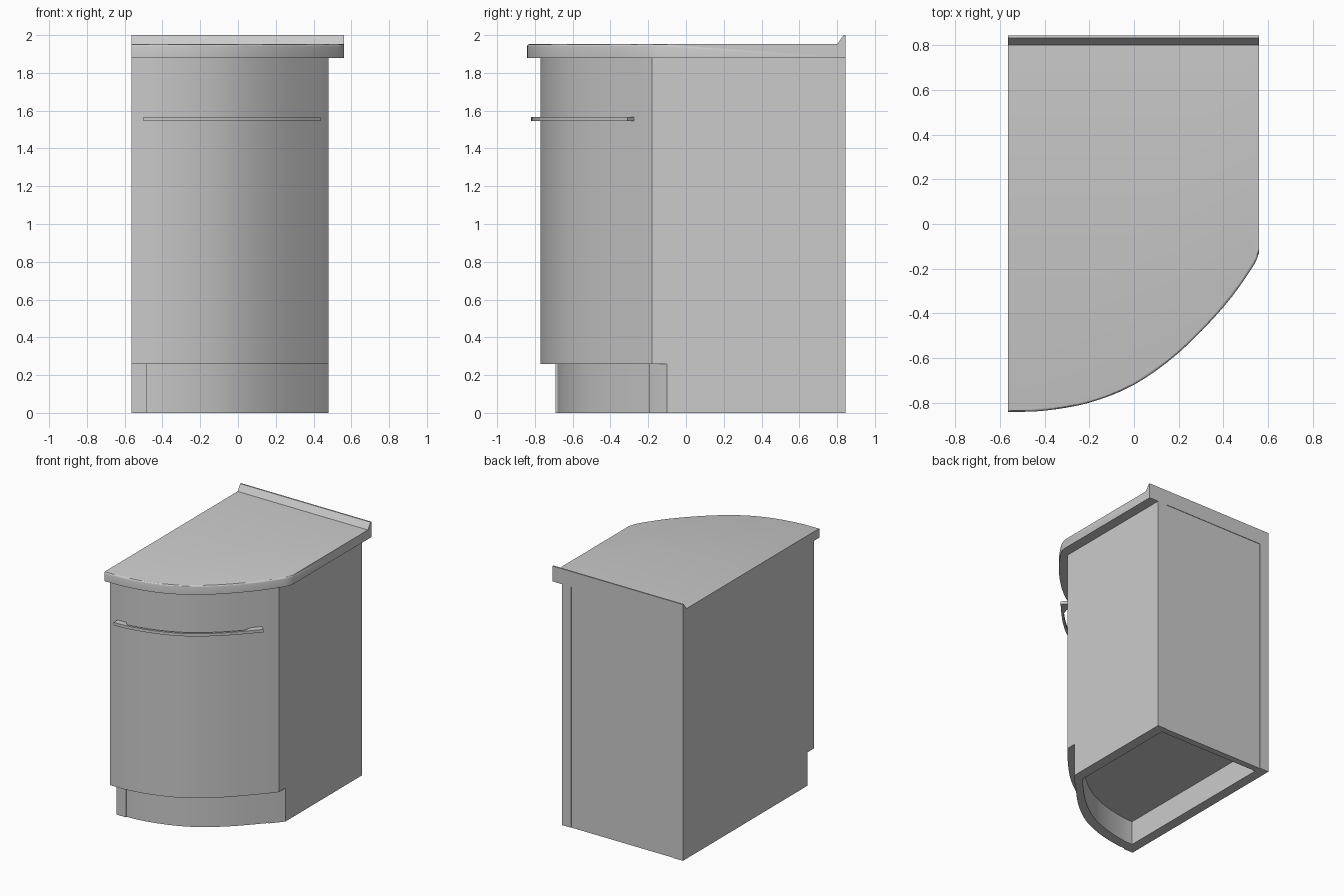
import bpy, bmesh, math
from mathutils import Vector

cube = bpy.data.objects.get("Cube")
if cube:
    bpy.data.objects.remove(cube)

grey = bpy.data.materials.new("plain_grey")
grey.use_nodes = True
grey.diffuse_color = (0.6, 0.6, 0.6, 1)
grey.node_tree.nodes["Principled BSDF"].inputs["Base Color"].default_value = (0.6, 0.6, 0.6, 1)

LEFT, RIGHT, BACK = -0.565, 0.48, 0.845
PANEL = 0.08
KICK, TOP = 0.26, 1.88


def smooth_path(points, steps=4):
    """Catmull-Rom curve through plan points."""
    p = [Vector(q) for q in points]
    p = [2 * p[0] - p[1]] + p + [2 * p[-1] - p[-2]]
    out = []
    for a, b, c, d in zip(p, p[1:], p[2:], p[3:]):
        for i in range(steps):
            t = i / steps
            out.append(0.5 * (2 * b + (c - a) * t + (2 * a - 5 * b + 4 * c - d) * t ** 2
                              + (3 * b - a - 3 * c + d) * t ** 3))
    return out + [p[-2]]


def offset(path, dist):
    """Push a plan path outwards, away from the cabinet; dist may be a list."""
    out = []
    for i, q in enumerate(path):
        d = (path[min(i + 1, len(path) - 1)] - path[max(i - 1, 0)]).normalized()
        out.append(q + Vector((d.y, -d.x)) * (dist[i] if isinstance(dist, list) else dist))
    return out


def front_y(path, x):
    """Depth of the path at a given x."""
    for a, b in zip(path, path[1:]):
        if a.x <= x <= b.x:
            return a.y + (b.y - a.y) * (x - a.x) / (b.x - a.x)
    return path[-1].y if x > path[-1].x else path[0].y


def clip(path, x0, x1, dy=0.0):
    """Part of a path between two x values, shifted in depth."""
    pts = [Vector((x0, front_y(path, x0)))]
    pts += [q for q in path if x0 + 0.002 < q.x < x1 - 0.002]
    pts.append(Vector((x1, front_y(path, x1))))
    return [Vector((q.x, q.y + dy)) for q in pts]


def prism(name, outline, z0, z1, round_edge=None, radius=0.013):
    """Extrude a plan outline upwards; optionally round selected top edges."""
    bm = bmesh.new()
    base = bm.faces.new([bm.verts.new((q[0], q[1], z0)) for q in outline])
    ext = bmesh.ops.extrude_face_region(bm, geom=[base])
    for v in ext["geom"]:
        if isinstance(v, bmesh.types.BMVert):
            v.co.z = z1
    bmesh.ops.recalc_face_normals(bm, faces=bm.faces)
    if round_edge:
        edges = [e for e in bm.edges if all(v.co.z > z1 - 1e-4 and round_edge(v.co) for v in e.verts)]
        bmesh.ops.bevel(bm, geom=edges, offset=radius, segments=3, profile=0.5, affect='EDGES')
    return finish(name, bm)


def finish(name, bm):
    mesh = bpy.data.meshes.new(name)
    bm.to_mesh(mesh)
    bm.free()
    mesh.materials.append(grey)
    obj = bpy.data.objects.new(name, mesh)
    bpy.context.collection.objects.link(obj)
    bpy.ops.object.select_all(action='DESELECT')
    obj.select_set(True)
    bpy.context.view_layer.objects.active = obj
    bpy.ops.object.shade_smooth_by_angle(angle=math.radians(30))
    return obj


door_curve = smooth_path([(LEFT, -0.77), (-0.4, -0.765), (-0.2, -0.722), (0, -0.637),
                          (0.2, -0.485), (0.4, -0.275), (RIGHT, -0.18)])
top_curve = smooth_path([(LEFT, -0.842), (-0.4, -0.836), (-0.2, -0.8), (0, -0.72),
                         (0.2, -0.577), (0.4, -0.373), (0.53, -0.195), (0.56, -0.13)])

# Side panels, front edges following the inside of the door
for name, x0, x1 in (("left_side_panel", RIGHT - PANEL, RIGHT),
                     ("right_side_panel", LEFT, LEFT + PANEL)):
    prism(name, clip(door_curve, x0, x1, PANEL) + [(x1, BACK), (x0, BACK)], 0, TOP)

# Back panel and raised floor between the sides
x0, x1 = LEFT + PANEL, RIGHT - PANEL
prism("back_panel", [(x0, BACK - 0.055), (x1, BACK - 0.055), (x1, BACK - 0.004), (x0, BACK - 0.004)], 0, TOP)
prism("floor_board", clip(door_curve, x0, x1, PANEL + 0.01)
      + [(x1, BACK - 0.055), (x0, BACK - 0.055)], 0.19, 0.27)

# Curved plinth and curved door
prism("plinth", clip(door_curve, x0, x1, PANEL + 0.01)
      + clip(door_curve, x0, x1, 2 * PANEL + 0.01)[::-1], 0, KICK)
prism("door", clip(door_curve, LEFT, RIGHT)
      + clip(door_curve, LEFT, RIGHT, PANEL)[::-1], KICK, TOP)

# Worktop with a rounded front edge, and a sloped upstand at the back
prism("worktop", top_curve + [(0.56, BACK), (LEFT, BACK)], TOP, 1.952,
      round_edge=lambda co: co.y < -0.12)
bm = bmesh.new()
side = bm.faces.new([bm.verts.new((LEFT, y, z)) for y, z in
                     ((0.8, 1.95), (BACK, 1.95), (BACK, 2.0), (0.834, 2.0))])
ext = bmesh.ops.extrude_face_region(bm, geom=[side])
bmesh.ops.translate(bm, vec=(0.56 - LEFT, 0, 0),
                    verts=[v for v in ext["geom"] if isinstance(v, bmesh.types.BMVert)])
bmesh.ops.recalc_face_normals(bm, faces=bm.faces)
finish("upstand", bm)

# Bow handle: a thin curved bar whose ends turn back to the door
grip = clip(door_curve, -0.5, 0.4)
outer = offset(grip, 0.05)
outer[0].x = -0.5
inner = offset(grip, 0.032)
foot = 0.07
feet = [grip[0], Vector((grip[0].x + foot, front_y(door_curve, grip[0].x + foot)))]
far = Vector((grip[-1].x - 0.05, front_y(door_curve, grip[-1].x - 0.05)))
span = [q for q in inner if feet[1].x + 0.02 < q.x < far.x]
prism("handle", outer + [grip[-1], far] + span[::-1] + [feet[1], feet[0]], 1.545, 1.567)
